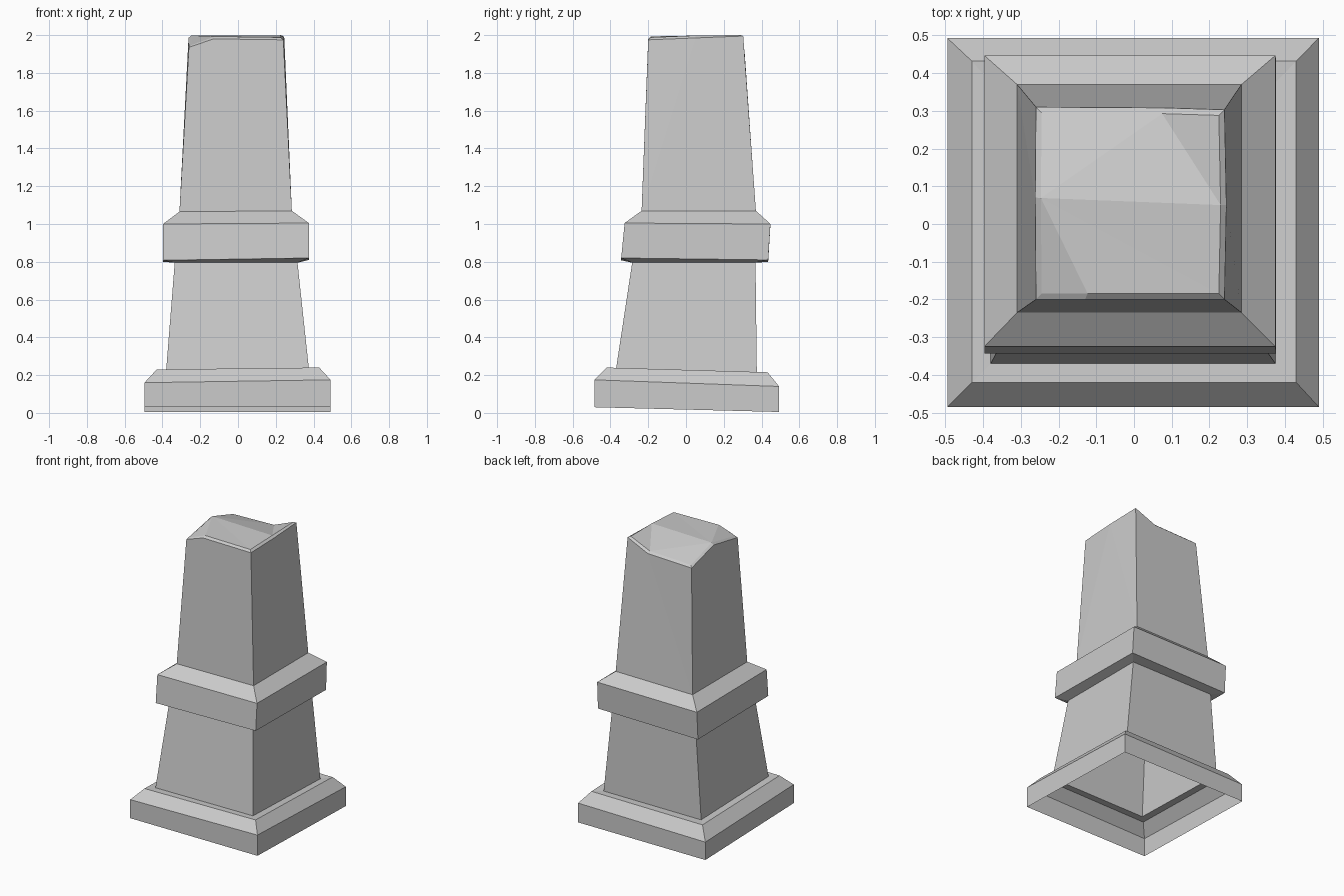
import bpy, bmesh
from mathutils import Vector

if "Cube" in bpy.data.objects:
    bpy.data.objects.remove(bpy.data.objects["Cube"])

bm = bmesh.new()


def ring(x0, x1, y0, y1, zs):
    """Four corners: front left, front right, back right, back left."""
    xy = ((x0, y0), (x1, y0), (x1, y1), (x0, y1))
    return [bm.verts.new((x, y, z)) for (x, y), z in zip(xy, zs)]


def bridge(a, b):
    n = len(a)
    for i in range(n):
        j = (i + 1) % n
        bm.faces.new((a[i], a[j], b[j], b[i]))


# Slightly crooked square sections: plinth, lower shaft, collar, upper shaft foot
sections = [
    (-.495, .49, -.485, .493, (.03, .03, .005, .005)),
    (-.495, .49, -.485, .493, (.16, .175, .14, .13)),
    (-.43, .43, -.42, .432, (.23, .24, .215, .21)),
    (-.38, .375, -.37, .375, (.23, .235, .21, .21)),
    (-.335, .315, -.285, .368, (.795, .795, .795, .795)),
    (-.397, .377, -.343, .435, (.808, .82, .81, .80)),
    (-.397, .375, -.325, .447, (1.0, 1.005, 1.0, .995)),
    (-.31, .285, -.235, .37, (1.065, 1.07, 1.07, 1.065)),
]
rings = [ring(*s) for s in sections]
for a, b in zip(rings, rings[1:]):
    bridge(a, b)

# Broken top outline, counter-clockwise from the front left corner
outline = [(-.26, -.2, 1.935), (-.13, -.2, 1.98), (.24, -.2, 1.975),
           (.245, .05, 1.985), (.24, .303, 1.995), (.08, .308, 1.925),
           (-.26, .31, 1.915), (-.262, .07, 1.985)]
rim = [bm.verts.new(p) for p in outline]
fl, fr, br, bl = rings[-1]
for foot, top in (((fl, fr), (0, 1, 2)), ((fr, br), (2, 3, 4)),
                  ((br, bl), (4, 5, 6)), ((bl, fl), (6, 7, 0))):
    bm.faces.new([*foot] + [rim[i] for i in reversed(top)])

# Thin chamfer round the broken top
c = Vector((-.01, .053))
inner = [bm.verts.new((c.x + (x - c.x) * .94, c.y + (y - c.y) * .94,
                       min(z + .013, 2.0))) for x, y, z in outline]
bridge(rim, inner)

# Faceted cap, fanning from the left edge
for tri in ((7, 0, 1), (7, 1, 2), (7, 2, 3), (7, 3, 5), (7, 5, 6), (3, 4, 5)):
    bm.faces.new([inner[i] for i in tri])

bmesh.ops.triangulate(bm, faces=[f for f in bm.faces if len(f.verts) > 4])
bm.normal_update()
mesh = bpy.data.meshes.new("stone_pillar")
bm.to_mesh(mesh)
bm.free()
pillar = bpy.data.objects.new("stone_pillar", mesh)
bpy.context.collection.objects.link(pillar)
